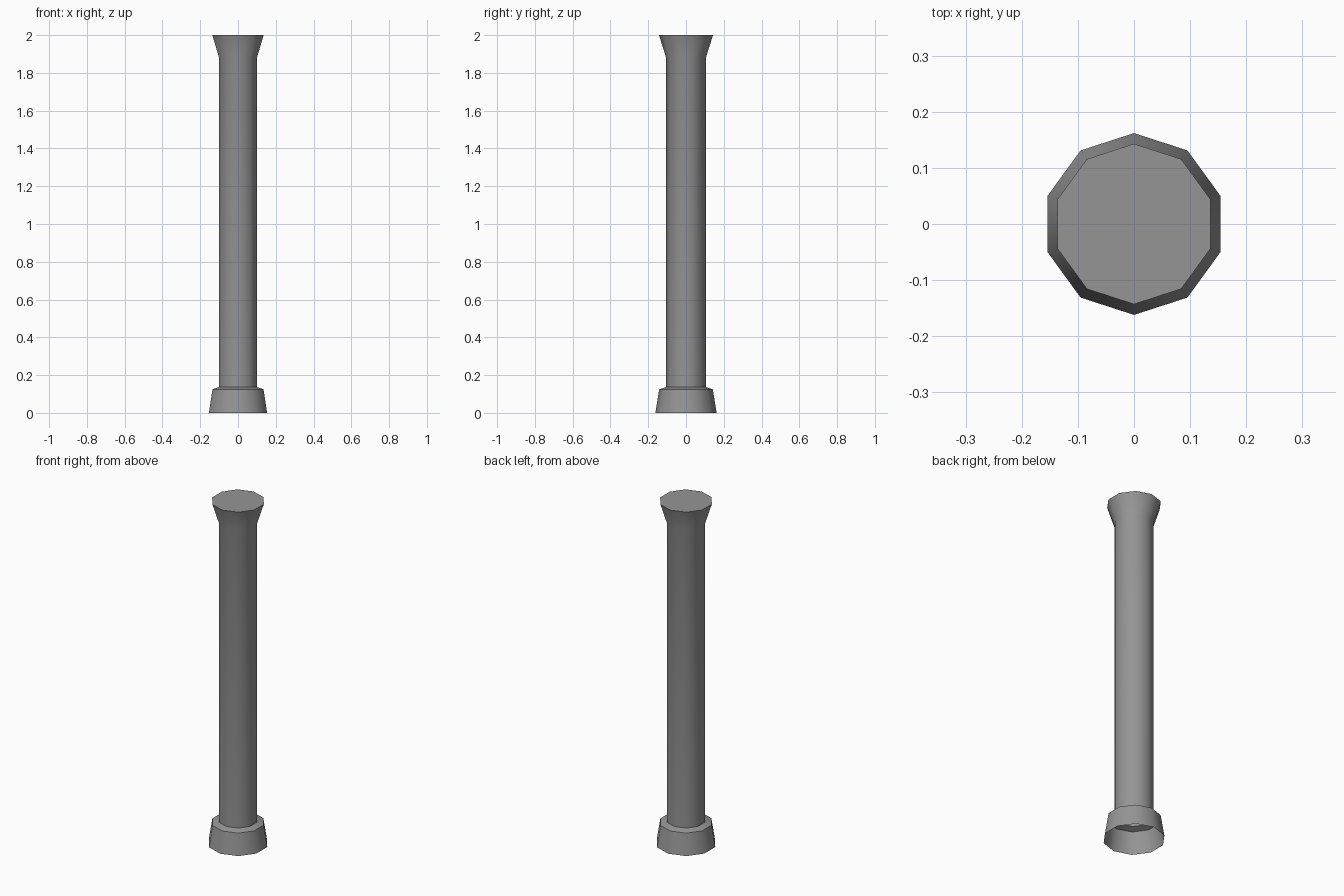
import bpy, bmesh, math

SIDES = 10

cube = bpy.data.objects.get("Cube")
if cube:
    bpy.data.objects.remove(cube, do_unlink=True)

grey = bpy.data.materials.new("stone_grey")
grey.use_nodes = True
colour = (0.3, 0.3, 0.3, 1)
grey.diffuse_color = colour
grey.node_tree.nodes["Principled BSDF"].inputs["Base Color"].default_value = colour


def lathe(name, profile, cap_top=False):
    """Turn a (radius, height) profile into a ten-sided shell."""
    bm = bmesh.new()
    rings = []
    for radius, z in profile:
        angles = [math.pi / 2 + math.tau * i / SIDES for i in range(SIDES)]
        rings.append([bm.verts.new((radius * math.cos(a), radius * math.sin(a), z)) for a in angles])
    for low, high in zip(rings, rings[1:]):
        for i in range(SIDES):
            j = (i + 1) % SIDES
            bm.faces.new((low[i], low[j], high[j], high[i]))
    if cap_top:
        bm.faces.new(rings[-1])
    mesh = bpy.data.meshes.new(name)
    bm.to_mesh(mesh)
    bm.free()
    mesh.materials.append(grey)
    obj = bpy.data.objects.new(name, mesh)
    bpy.context.collection.objects.link(obj)
    bpy.ops.object.select_all(action="DESELECT")
    obj.select_set(True)
    bpy.context.view_layer.objects.active = obj
    bpy.ops.object.shade_smooth_by_angle(angle=math.radians(45))
    return obj


# Tapered foot, open underneath, with a sloping ledge up to the shaft
lathe("column_base", [(0.162, 0), (0.142, 0.125), (0.105, 0.137)])

# Straight shaft flaring into a closed flat top
lathe("column_shaft", [(0.105, 0.137), (0.105, 1.88), (0.143, 2)], cap_top=True)
